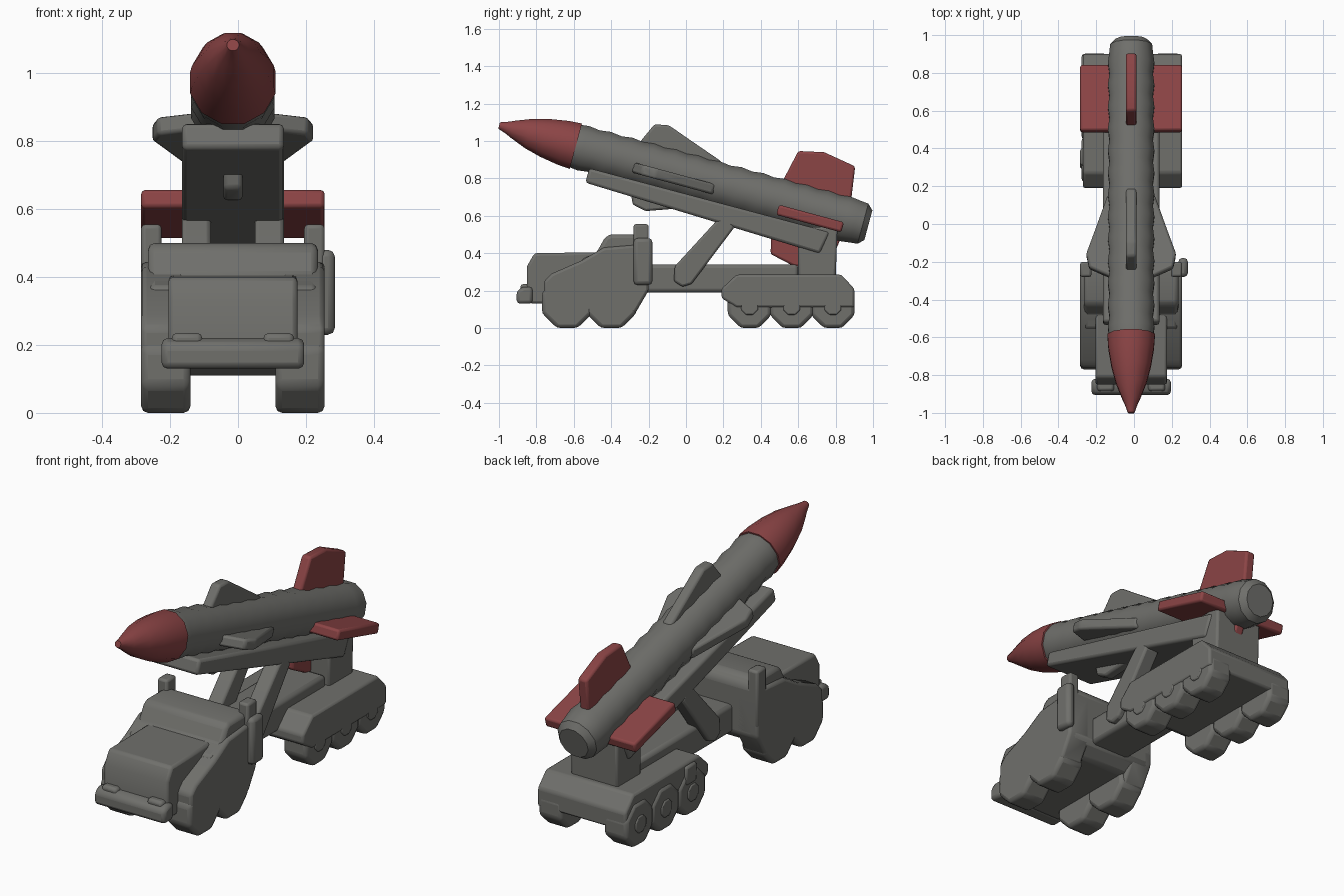
import bpy, bmesh, math
from mathutils import Matrix, Vector

if "Cube" in bpy.data.objects:
    bpy.data.objects.remove(bpy.data.objects["Cube"])

CX = -0.015  # centre line of the vehicle
TILT = math.atan(0.27)
AXIS = Matrix.Translation((CX, 0, 0.813)) @ Matrix.Rotation(-TILT, 4, 'X')
TRUCK = Matrix.Translation((CX, 0, 0))


def material(name, rgb):
    m = bpy.data.materials.new(name)
    m.use_nodes = True
    m.diffuse_color = (*rgb, 1)
    m.node_tree.nodes["Principled BSDF"].inputs["Base Color"].default_value = (*rgb, 1)
    return m


GREY = material("grey", (0.16, 0.16, 0.148))
RED = material("red", (0.26, 0.058, 0.06))


def finish(name, bm, mat, matrix, bevel):
    bmesh.ops.recalc_face_normals(bm, faces=bm.faces)
    me = bpy.data.meshes.new(name)
    bm.to_mesh(me)
    bm.free()
    me.materials.append(mat)
    ob = bpy.data.objects.new(name, me)
    bpy.context.collection.objects.link(ob)
    ob.matrix_world = matrix
    if bevel:
        mod = ob.modifiers.new("bevel", 'BEVEL')
        mod.width = bevel
        mod.segments = 2
        mod.limit_method = 'ANGLE'
    bpy.ops.object.select_all(action='DESELECT')
    ob.select_set(True)
    bpy.context.view_layer.objects.active = ob
    bpy.ops.object.shade_smooth_by_angle(angle=math.radians(32))


def prism(name, pts, x0, x1, mat=GREY, matrix=TRUCK, bevel=0.012):
    """Side profile (y, z) extruded from x0 to x1."""
    bm = bmesh.new()
    a = [bm.verts.new((x0, *p)) for p in pts]
    b = [bm.verts.new((x1, *p)) for p in pts]
    bm.faces.new(a)
    bm.faces.new(b[::-1])
    for i in range(len(pts)):
        j = (i + 1) % len(pts)
        bm.faces.new((a[i], a[j], b[j], b[i]))
    finish(name, bm, mat, matrix, bevel)


def box(name, x0, x1, y0, y1, z0, z1, **kw):
    prism(name, [(y0, z0), (y1, z0), (y1, z1), (y0, z1)], x0, x1, **kw)


def lathe(name, rings, mat, sides=12):
    """Rings of (distance, radius) along the tilted axis."""
    bm = bmesh.new()
    loops = []
    for u, r in rings:
        angles = [(k + 0.5) * math.tau / sides for k in range(sides)]
        loops.append([bm.verts.new((r * math.cos(t), u, r * math.sin(t))) for t in angles])
    bm.faces.new(loops[0])
    bm.faces.new(loops[-1])
    for p, q in zip(loops, loops[1:]):
        for k in range(sides):
            n = (k + 1) % sides
            bm.faces.new((p[k], p[n], q[n], q[k]))
    finish(name, bm, mat, AXIS, 0)


def octagon(y, z, r):
    s = r / math.cos(math.pi / 8)
    return [(y + s * math.cos((k + 0.5) * math.pi / 4),
             z + s * math.sin((k + 0.5) * math.pi / 4)) for k in range(8)]


# Rocket: lightly ribbed body, nose cone
ribs = 26
body = [(-0.63 + 1.57 * i / ribs, 0.127 if i % 2 else 0.119) for i in range(ribs + 1)]
lathe("rocket_body", body + [(0.98, 0.115), (1.01, 0.085)], GREY)
lathe("rocket_nose", [(-1.035, 0.018), (-0.985, 0.036), (-0.96, 0.048), (-0.87, 0.084),
                      (-0.78, 0.108), (-0.68, 0.125), (-0.61, 0.13)], RED)

# Four mid wings and four tail fins around the axis, the side pairs set a little lower
wing = [(-0.29, 0.1), (-0.235, 0.222), (-0.16, 0.238), (-0.04, 0.195), (0.16, 0.125), (0.18, 0.08)]
fin = [(0.5, 0.08), (0.545, 0.285), (0.68, 0.315), (0.86, 0.285), (0.89, 0.08)]
side_fin = [(0.52, 0.08), (0.52, 0.27), (0.88, 0.27), (0.88, 0.08)]
for k, side in enumerate(("top", "left", "bottom", "right")):
    lateral = k % 2
    turn = Matrix.Rotation(k * math.pi / 2, 4, 'Y')
    wing_frame = AXIS @ Matrix.Translation((0, 0, -0.03 * lateral)) @ turn
    fin_frame = AXIS @ Matrix.Translation((0, 0, -0.047 * lateral)) @ turn
    prism(side + "_wing", wing, -0.028, 0.028, matrix=wing_frame)
    prism(side + "_fin", side_fin if lateral else fin, -0.028, 0.028, RED, fin_frame)

# Launch rail and its supports
prism("launch_rail", [(-0.51, -0.095), (-0.51, -0.175), (0.8, -0.215), (0.82, -0.09)],
      -0.15, 0.15, matrix=AXIS, bevel=0.015)
prism("pedestal", [(0.6, 0.26), (0.8, 0.26), (0.81, 0.54), (0.6, 0.54)], -0.14, 0.14)
for s, side in ((1, "left"), (-1, "right")):
    prism(side + "_lift_arm", [(-0.065, 0.25), (-0.02, 0.22), (0.03, 0.235), (0.26, 0.54),
                               (0.22, 0.6), (0.16, 0.57), (-0.06, 0.33)], s * 0.065, s * 0.15)

# Chassis and rear deck
box("chassis", -0.12, 0.12, -0.3, 0.6, 0.19, 0.34, bevel=0.02)
prism("rear_deck", [(0.19, 0.16), (0.19, 0.21), (0.27, 0.285), (0.83, 0.285), (0.9, 0.21),
                    (0.9, 0.11), (0.27, 0.11)], -0.255, 0.27)
box("deck_tool_box", -0.27, -0.22, 0.31, 0.4, 0.17, 0.27)

# Cab, hood and bumper
prism("cab", [(-0.56, 0.13), (-0.56, 0.37), (-0.48, 0.4), (-0.43, 0.49), (-0.4, 0.5), (-0.24, 0.5),
              (-0.2, 0.46), (-0.2, 0.19), (-0.27, 0.13)], -0.25, 0.25, bevel=0.02)
prism("hood", [(-0.85, 0.15), (-0.85, 0.33), (-0.81, 0.4), (-0.46, 0.405), (-0.46, 0.13),
               (-0.83, 0.13)], -0.19, 0.19, bevel=0.035)
prism("bumper", [(-0.905, 0.13), (-0.905, 0.2), (-0.87, 0.22), (-0.82, 0.22), (-0.82, 0.13)],
      -0.21, 0.21, bevel=0.018)
box("spare_can", 0.25, 0.3, -0.28, -0.18, 0.23, 0.48, bevel=0.02)

# Mirrored fenders, stacks and wheels
for s, side in ((1, "left"), (-1, "right")):
    prism(side + "_fender", [(-0.76, 0.1), (-0.76, 0.25), (-0.72, 0.29), (-0.56, 0.36), (-0.44, 0.43),
                             (-0.2, 0.45), (-0.2, 0.2), (-0.27, 0.08)], s * 0.14, s * 0.27, bevel=0.015)
    box(side + "_stack", s * 0.21, s * 0.27, -0.28, -0.2, 0.25, 0.555)
    box(side + "_lamp", s * 0.09, s * 0.18, -0.885, -0.83, 0.18, 0.235, bevel=0.015)
    for i, y in enumerate((-0.635, -0.4)):
        prism(f"{side}_front_wheel_{i + 1}", octagon(y, 0.135, 0.135), s * 0.125, s * 0.27, bevel=0.02)
    for i, y in enumerate((0.34, 0.565, 0.785)):
        prism(f"{side}_rear_wheel_{i + 1}", octagon(y, 0.117, 0.117), s * 0.125, s * 0.264, bevel=0.02)
        prism(f"{side}_hub_{i + 1}", octagon(y, 0.115, 0.045), s * 0.25, s * 0.27, bevel=0.006)
